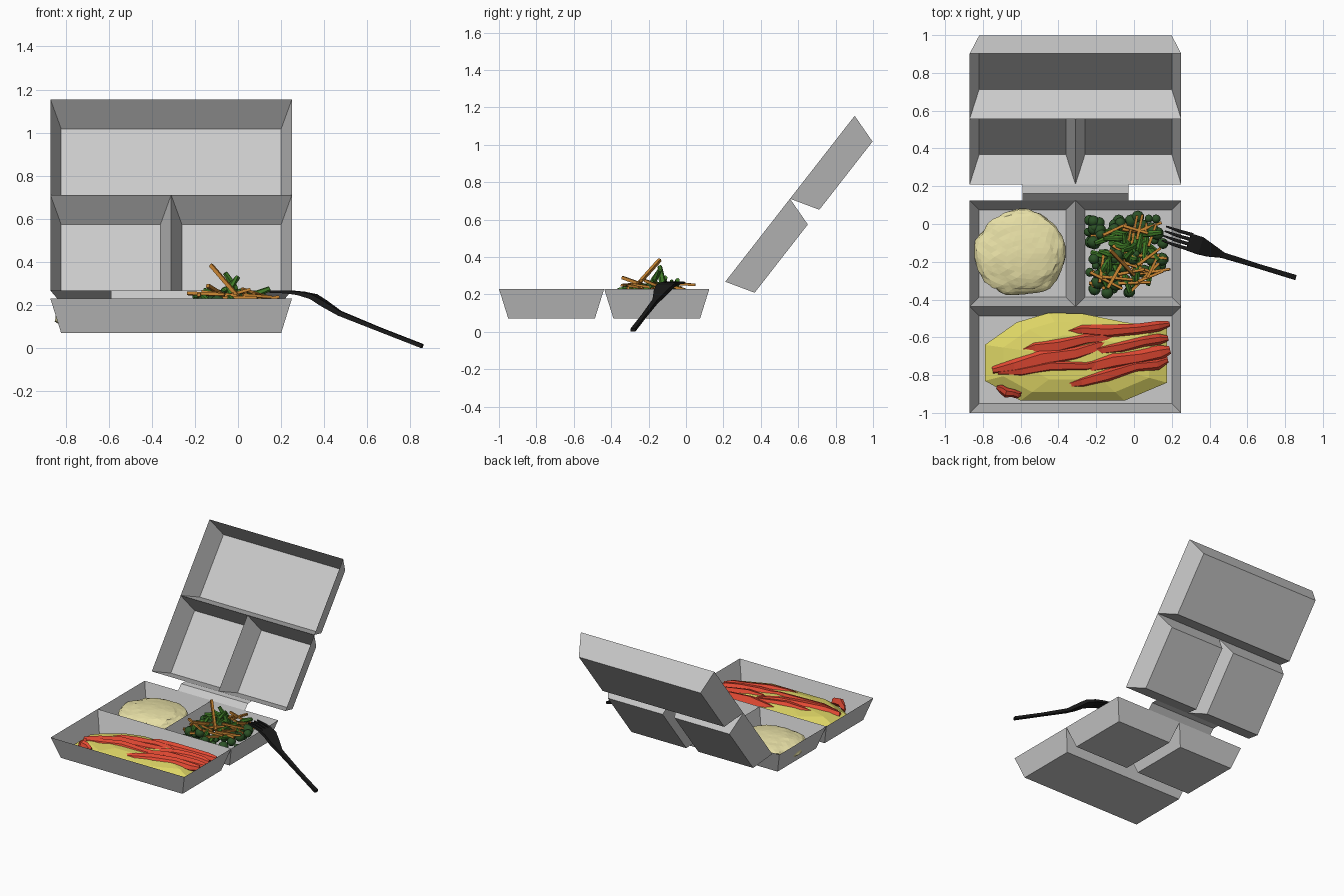
import bpy, bmesh, math, random
from mathutils import Vector, Matrix, noise

if "Cube" in bpy.data.objects:
    bpy.data.objects.remove(bpy.data.objects["Cube"])

random.seed(7)


def mat(name, r, g, b):
    m = bpy.data.materials.new(name)
    m.diffuse_color = (r, g, b, 1)
    m.use_nodes = True
    m.node_tree.nodes["Principled BSDF"].inputs["Base Color"].default_value = m.diffuse_color
    return m


POTATO = mat("pale_yellow", 0.80, 0.74, 0.38)
EGG = mat("yellow", 0.72, 0.66, 0.13)
RED = mat("red", 0.80, 0.07, 0.035)
GREEN = mat("dark_green", 0.025, 0.085, 0.02)
STALK = mat("leaf_green", 0.05, 0.20, 0.02)
ORANGE = mat("orange", 0.55, 0.22, 0.03)
BLACK = mat("black", 0.01, 0.01, 0.01)


def finish(bm, name, material=None, smooth=False, normals=True):
    if normals:
        bmesh.ops.recalc_face_normals(bm, faces=bm.faces)
    me = bpy.data.meshes.new(name)
    bm.to_mesh(me)
    bm.free()
    ob = bpy.data.objects.new(name, me)
    bpy.context.collection.objects.link(ob)
    if material:
        me.materials.append(material)
    for p in me.polygons:
        p.use_smooth = smooth
    return ob


def loft(bm, rings):
    """Skin a list of equal-length point rings and cap both ends."""
    vs = [[bm.verts.new(p) for p in ring] for ring in rings]
    n = len(vs[0])
    for a, b in zip(vs, vs[1:]):
        for i in range(n):
            bm.faces.new((a[i], a[(i + 1) % n], b[(i + 1) % n], b[i]))
    bm.faces.new(vs[0][::-1])
    bm.faces.new(vs[-1])


def tube(bm, pts, radii, sides):
    """Round or square bar along a path."""
    pts = [Vector(p) for p in pts]
    rings = []
    for i, (p, r) in enumerate(zip(pts, radii)):
        d = (pts[min(i + 1, len(pts) - 1)] - pts[max(i - 1, 0)]).normalized()
        u = d.cross(Vector((0.12, 0.2, 1))).normalized()
        w = d.cross(u)
        rings.append([p + r * (math.cos(t) * u + math.sin(t) * w)
                      for t in (math.tau * (k + 0.5) / sides for k in range(sides))])
    loft(bm, rings)


# Box halves: three open tapered compartments; v runs away from the hinge
WIDE, DEEP, INSET = 0.5625, 0.16, 0.05
XL, XM, XR = -0.87, -0.31, 0.25


def box_half(name, origin, along, down):
    origin, along, down = Vector(origin), Vector(along), Vector(down)
    bm = bmesh.new()
    for x0, x1, v0, v1 in ((XL, XM, 0, WIDE), (XM, XR, 0, WIDE), (XL, XR, WIDE, 2 * WIDE)):
        def ring(k, d):
            return [bm.verts.new(origin + Vector((x, 0, 0)) + along * v + down * d)
                    for x, v in ((x0 + k, v0 + k), (x1 - k, v0 + k), (x1 - k, v1 - k), (x0 + k, v1 - k))]
        rim, base = ring(0, 0), ring(INSET, DEEP)
        bm.faces.new(base)
        for i in range(4):
            bm.faces.new((rim[i], rim[(i + 1) % 4], base[(i + 1) % 4], base[i]))
    bmesh.ops.remove_doubles(bm, verts=bm.verts, dist=1e-4)
    finish(bm, name, normals=False)


box_half("tray", (0, 0.125, 0.23), (0, -1, 0), (0, 0, -1))
box_half("lid", (0, 0.21, 0.268), (0, 0.615, 0.7885), (0, 0.7885, -0.615))

# Hinge strip
bm = bmesh.new()
rows = [[bm.verts.new((x, y, z)) for x in (-0.59, -0.03)]
        for y, z in ((0.125, 0.23), (0.162, 0.268), (0.21, 0.268))]
for a, b in zip(rows, rows[1:]):
    bm.faces.new((a[0], a[1], b[1], b[0]))
finish(bm, "hinge", normals=False)

# Mashed potato: lumpy flattened ball
bm = bmesh.new()
bmesh.ops.create_icosphere(bm, subdivisions=4, radius=1)
for v in bm.verts:
    n = noise.noise(v.co * 1.6) * 0.10 + noise.noise(v.co * 5) * 0.05
    x, y, z = v.co * (1 + n)
    z = math.copysign(abs(z) ** 0.8, z)
    v.co = (-0.595 + 0.245 * x, -0.155 + 0.22 * y, max(0.075, 0.14 + 0.075 * z))
finish(bm, "mashed_potato", POTATO)

# Folded omelette: faceted mound
outline = [(-0.79, -0.64), (-0.62, -0.52), (-0.45, -0.47), (-0.27, -0.475), (-0.05, -0.52),
           (0.175, -0.55), (0.175, -0.84), (-0.05, -0.935), (-0.6, -0.935), (-0.79, -0.83)]
bm = bmesh.new()
loft(bm, [[(-0.3 + (x + 0.3) * s, -0.71 + (y + 0.71) * s, z) for x, y in outline]
          for s, z in ((0.93, 0.075), (1, 0.135), (0.8, 0.175), (0.5, 0.195))])
finish(bm, "omelette", EGG)

# Red sauce streaks: x0, y0, x1, y1, half width
streaks = [(-0.75, -0.77, -0.12, -0.63, 0.055), (-0.62, -0.67, -0.1, -0.58, 0.045),
           (-0.38, -0.575, 0.19, -0.54, 0.035), (-0.72, -0.79, -0.05, -0.72, 0.035),
           (-0.38, -0.85, 0.18, -0.72, 0.04), (-0.32, -0.77, 0.19, -0.66, 0.05),
           (-0.25, -0.68, 0.18, -0.6, 0.035), (-0.73, -0.87, -0.6, -0.91, 0.025)]
bm = bmesh.new()
for x0, y0, x1, y1, w in streaks:
    a, b = Vector((x0, y0, 0.155)), Vector((x1, y1, 0.16))
    side = Vector((y0 - y1, x1 - x0, 0)).normalized()
    rings = []
    for t, k in ((0, 0.3), (0.18, 0.9), (0.42, 1.05), (0.7, 0.85), (0.9, 0.8), (1, 0.4)):
        c = a.lerp(b, t) + side * random.uniform(-0.012, 0.012)
        c.z += 0.02 * math.sin(math.pi * t)
        rings.append([c + side * w * k * s + Vector((0, 0, h * (0.5 + 0.5 * k)))
                      for s, h in ((-1, 0.0), (-0.55, 0.03), (0.35, 0.04), (1, 0.0), (0, -0.03))])
    loft(bm, rings)
finish(bm, "red_sauce", RED)

# Vegetable mix, piled inside the right compartment
VX, VY = -0.04, -0.165


def spot(r):
    return VX + random.uniform(-r, r), VY + random.uniform(-r, r)


def pile(x, y):
    """Height of the heap at a point."""
    return 0.245 - 1.3 * max(abs(x - VX), abs(y - VY)) ** 2


bm = bmesh.new()
for i in range(90):
    x, y = spot(0.205)
    r = random.uniform(0.02, 0.037)
    bmesh.ops.create_icosphere(bm, subdivisions=2, radius=r,
                               matrix=Matrix.Translation((x, y, random.uniform(0.11, pile(x, y)))))
finish(bm, "broccoli_florets", GREEN, smooth=True)

bm = bmesh.new()
for i in range(26):
    x, y = spot(0.13)
    a = random.uniform(0, math.tau)
    d = Vector((math.cos(a), math.sin(a), 0)) * random.uniform(0.05, 0.08)
    c = Vector((x, y, random.uniform(0.19, 0.25)))
    tilt = Vector((0, 0, random.uniform(-0.04, 0.04)))
    tube(bm, [c - d - tilt, c + Vector((0, 0, 0.012)), c + d + tilt], [0.01, 0.017, 0.012], 6)
for p in (((0.0, -0.12, 0.22), (-0.02, -0.13, 0.29), (-0.06, -0.14, 0.35)),
          ((-0.02, -0.2, 0.2), (-0.04, -0.17, 0.28), (0.0, -0.14, 0.33)),
          ((-0.12, -0.1, 0.2), (-0.06, -0.12, 0.27), (-0.02, -0.11, 0.29))):
    tube(bm, p, [0.022, 0.017, 0.012], 6)
finish(bm, "green_stalks", STALK)

bm = bmesh.new()
for i in range(32):
    x, y = spot(0.15)
    a = random.uniform(-0.6, 1.5)
    d = Vector((math.cos(a), math.sin(a), random.uniform(-0.25, 0.3))) * random.uniform(0.06, 0.1)
    c = Vector((x, y, random.uniform(0.19, 0.26)))
    tube(bm, [c - d, c + d], [0.011, 0.009], 4)
tube(bm, [(0.0, -0.27, 0.24), (-0.125, -0.14, 0.385)], [0.012, 0.012], 4)
tube(bm, [(-0.06, -0.2, 0.24), (-0.14, -0.34, 0.29)], [0.012, 0.012], 4)
finish(bm, "carrot_sticks", ORANGE)

# Fork: lofted handle and head, then four tines
side = Vector((0.30, 0.954, 0.0))


def bar(bm, stations):
    rings = []
    for x, y, z, w, t in stations:
        c = Vector((x, y, z))
        rings.append([c + side * w * s + Vector((0.3, 0, 1)) * t * h
                      for s, h in ((-1, -1), (1, -1), (1, 1), (-1, 1))])
    loft(bm, rings)


bm = bmesh.new()
bar(bm, [(0.29, -0.095, 0.255, 0.046, 0.008), (0.35, -0.115, 0.24, 0.047, 0.011),
         (0.40, -0.138, 0.208, 0.036, 0.013), (0.47, -0.165, 0.163, 0.015, 0.011),
         (0.66, -0.224, 0.086, 0.012, 0.009), (0.855, -0.283, 0.010, 0.013, 0.009)])
for k in (-1.5, -0.5, 0.5, 1.5):
    o = side * 0.026 * k
    bar(bm, [(0.30 + o.x, -0.095 + o.y, 0.254, 0.009, 0.008),
             (0.23 + o.x, -0.075 + o.y, 0.262, 0.008, 0.007),
             (0.16 + o.x, -0.05 + o.y, 0.262, 0.004, 0.005)])
finish(bm, "fork", BLACK)
